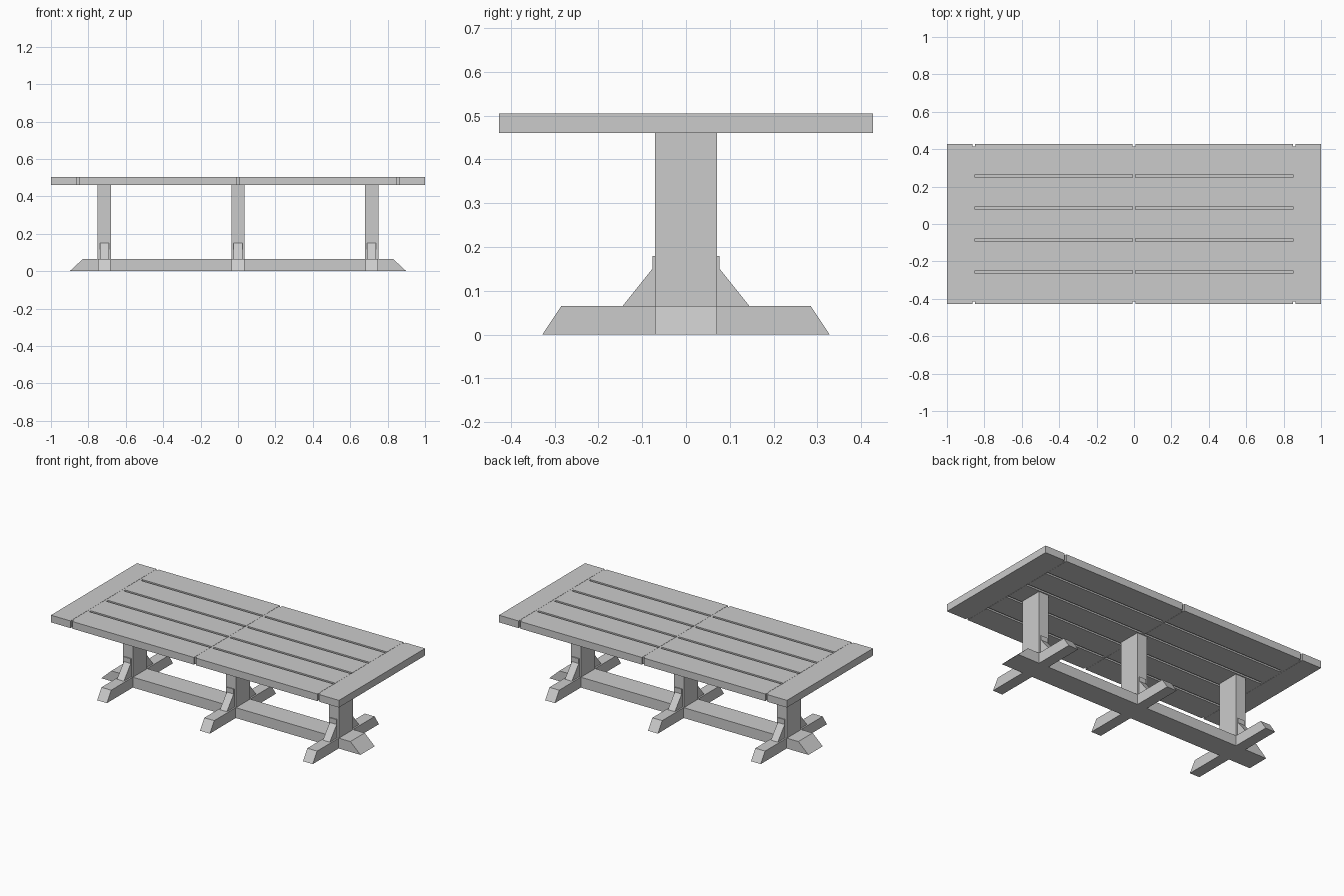
import bpy, bmesh

if "Cube" in bpy.data.objects:
    bpy.data.objects.remove(bpy.data.objects["Cube"])


def mesh_object(name, bm):
    bmesh.ops.recalc_face_normals(bm, faces=bm.faces)
    me = bpy.data.meshes.new(name)
    bm.to_mesh(me)
    bm.free()
    ob = bpy.data.objects.new(name, me)
    bpy.context.collection.objects.link(ob)
    return ob


def prism(name, profile, depth_axis, d0, d1):
    """Extrude a (horizontal, z) profile along x or y from d0 to d1."""
    bm = bmesh.new()

    def point(p, d):
        return (d, p[0], p[1]) if depth_axis == 'x' else (p[0], d, p[1])

    a = [bm.verts.new(point(p, d0)) for p in profile]
    b = [bm.verts.new(point(p, d1)) for p in profile]
    n = len(profile)
    bm.faces.new(a)
    bm.faces.new(b[::-1])
    for i in range(n):
        j = (i + 1) % n
        bm.faces.new((a[i], b[i], b[j], a[j]))
    return mesh_object(name, bm)


def box(name, x0, x1, y0, y1, z0, z1):
    return prism(name, [(x0, z0), (x1, z0), (x1, z1), (x0, z1)], 'y', y0, y1)


W, Z0, Z1 = 0.427, 0.46, 0.505      # table top half width, underside, top
SEAM, G = 0.857, 0.0075             # end seam position, half gap
BEAM_Y, BEAM_Z = 0.071, 0.065

# Table top: end boards and five planks per half
pitch = 2 * W / 5
for s, side in ((-1, "left"), (1, "right")):
    xs = sorted((s * (SEAM + G), s * 1.0))
    box(f"end_board_{side}", *xs, -W, W, Z0, Z1)
    xs = sorted((s * G, s * (SEAM - G)))
    for i in range(5):
        y0 = -W + i * pitch + (G if i > 0 else 0)
        y1 = -W + (i + 1) * pitch - (G if i < 4 else 0)
        box(f"plank_{side}_{i + 1}", *xs, y0, y1, Z0, Z1)
    # Recessed floors of the long grooves
    for i in range(1, 5):
        y = -W + i * pitch
        box(f"groove_filler_{side}_{i}", *xs, y - G, y + G, Z0 + 0.01, Z1 - 0.01)

# Nearly flush strips in the cross seams, set back to leave edge notches
for i, x in enumerate((-SEAM, 0, SEAM)):
    box(f"seam_strip_{i + 1}", x - G, x + G, -W + 0.013, W - 0.013,
        Z0 + 0.001, Z1 - 0.001)

# Long floor beam with sloped ends
prism("floor_beam", [(-0.9, 0), (0.9, 0), (0.83, BEAM_Z), (-0.83, BEAM_Z)],
      'y', -BEAM_Y, BEAM_Y)

# Three pedestals: post, two feet and two braces each
for i, x in enumerate((-0.715, 0, 0.715)):
    box(f"post_{i + 1}", x - 0.035, x + 0.035, -BEAM_Y, BEAM_Y, BEAM_Z, Z0)
    for s, side in ((-1, "front"), (1, "back")):
        foot = [(BEAM_Y, 0), (0.328, 0), (0.285, BEAM_Z), (BEAM_Y, BEAM_Z)]
        brace = [(BEAM_Y, BEAM_Z), (0.145, BEAM_Z), (0.077, 0.15),
                 (0.077, 0.18), (BEAM_Y, 0.18)]
        prism(f"foot_{side}_{i + 1}", [(s * y, z) for y, z in foot],
              'x', x - 0.034, x + 0.034)
        prism(f"brace_{side}_{i + 1}", [(s * y, z) for y, z in brace],
              'x', x - 0.024, x + 0.024)
